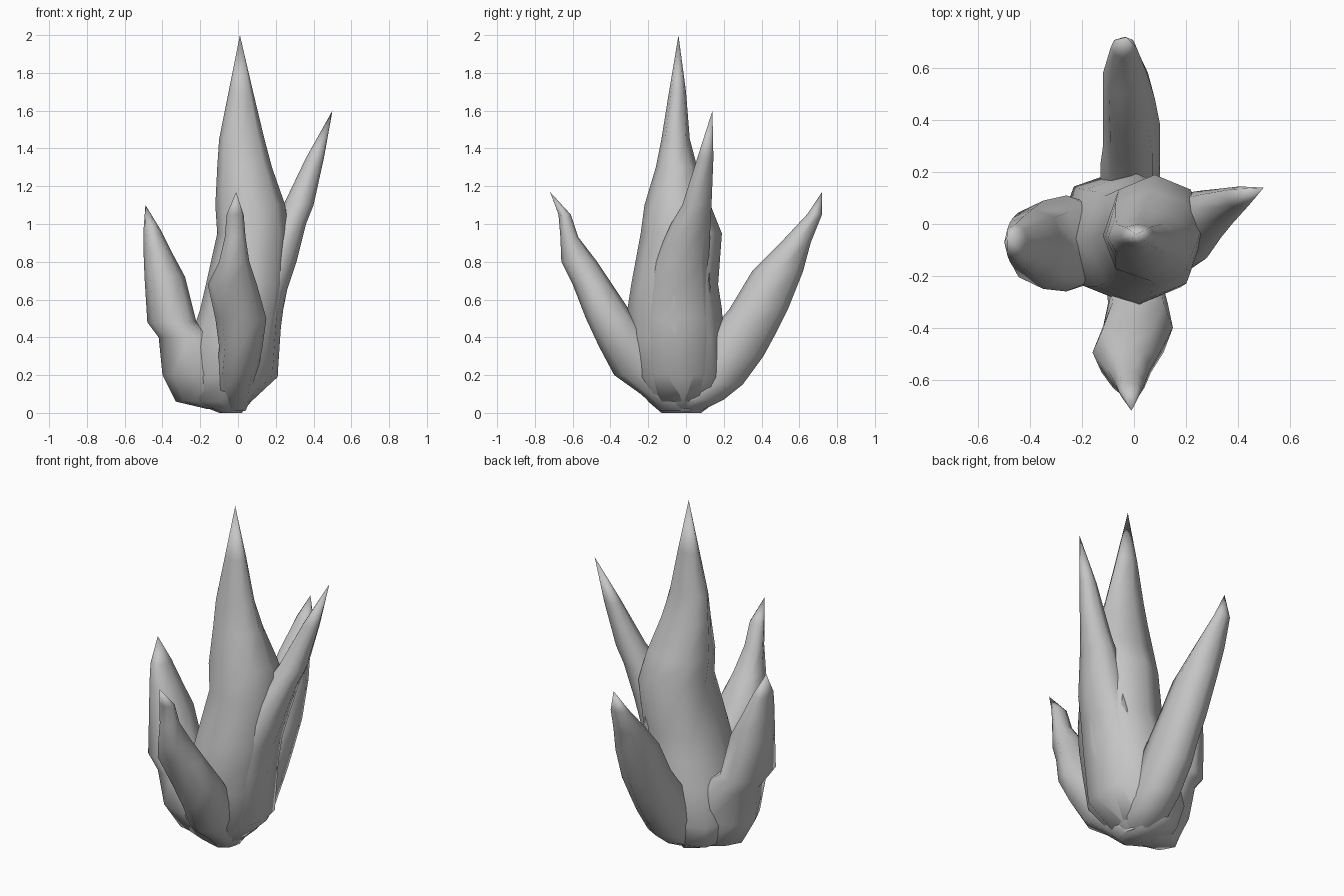
import bpy
import bmesh
from math import cos, sin, pi, copysign

cube = bpy.data.objects.get("Cube")
if cube:
    bpy.data.objects.remove(cube, do_unlink=True)

# One plain grey stone colour
stone = bpy.data.materials.new("stone grey")
stone.use_nodes = True
colour = (0.56, 0.56, 0.56, 1)
stone.diffuse_color = colour
stone.node_tree.nodes["Principled BSDF"].inputs["Base Color"].default_value = colour


def ring_point(ring, angle):
    """Point on a slightly squared oval that fills the ring's bounds."""
    z, left, right, front, back = ring
    c, s = cos(angle), sin(angle)
    c = copysign(abs(c) ** 0.9, c)
    s = copysign(abs(s) ** 0.9, s)
    x = (left + right) / 2 + c * (right - left) / 2
    y = (front + back) / 2 + s * (back - front) / 2
    return x, y, z


def spike(name, rings, tip, sides=8):
    """Loft level rings (z, min x, max x, min y, max y) up to a pointed tip."""
    bm = bmesh.new()
    loops = []
    for ring in rings:
        loops.append([bm.verts.new(ring_point(ring, 2 * pi * i / sides))
                      for i in range(sides)])
    bm.faces.new(reversed(loops[0]))
    for low, high in zip(loops, loops[1:]):
        for i in range(sides):
            j = (i + 1) % sides
            bm.faces.new((low[i], low[j], high[j], high[i]))
    point = bm.verts.new(tip)
    top = loops[-1]
    for i in range(sides):
        bm.faces.new((top[i], top[(i + 1) % sides], point))
    bmesh.ops.recalc_face_normals(bm, faces=bm.faces[:])

    mesh = bpy.data.meshes.new(name)
    bm.to_mesh(mesh)
    bm.free()
    mesh.materials.append(stone)
    obj = bpy.data.objects.new(name, mesh)
    bpy.context.collection.objects.link(obj)
    bpy.ops.object.select_all(action='DESELECT')
    obj.select_set(True)
    bpy.context.view_layer.objects.active = obj
    bpy.ops.object.shade_smooth_by_angle(angle=pi / 3)


# Rounded base rising into the tall middle spike
spike("main_spike", [
    (0, -.1, .02, -.13, .08),
    (.06, -.25, .07, -.2, .16),
    (.19, -.3, .21, -.28, .21),
    (.4, -.25, .22, -.31, .2),
    (.55, -.2, .24, -.31, .19),
    (.68, -.17, .26, -.29, .17),
    (.95, -.11, .27, -.24, .19),
    (1.1, -.12, .25, -.22, .13),
    (1.3, -.11, .18, -.16, .06),
    (1.45, -.1, .14, -.13, .02),
    (1.7, -.05, .08, -.09, 0),
], (.01, -.04, 2))

# Spike leaning backwards, growing out of the base
spike("back_spike", [
    (.01, -.08, .02, -.1, .08),
    (.07, -.13, .08, -.08, .2),
    (.15, -.13, .1, -.03, .3),
    (.3, -.13, .1, .04, .41),
    (.42, -.12, .1, .12, .475),
    (.55, -.12, .1, .23, .54),
    (.75, -.12, .08, .35, .62),
    (.9, -.12, .05, .5, .66),
    (1.05, -.09, .01, .64, .72),
], (-.03, .72, 1.17))

# Spike leaning forwards, widest halfway up
spike("front_spike", [
    (.01, -.1, .04, -.14, .05),
    (.1, -.12, .08, -.24, .03),
    (.2, -.11, .1, -.38, -.02),
    (.35, -.1, .13, -.46, -.15),
    (.5, -.12, .15, -.53, -.27),
    (.68, -.16, .1, -.6, -.39),
    (.8, -.1, .06, -.66, -.47),
    (.93, -.07, .04, -.665, -.57),
    (1.05, -.06, .03, -.675, -.61),
], (-.01, -.72, 1.17))

# Short broad spike on the right
spike("right_spike", [
    (.02, -.16, .03, -.12, .06),
    (.06, -.33, 0, -.16, .06),
    (.2, -.4, 0, -.24, .09),
    (.4, -.42, -.1, -.26, .11),
    (.48, -.48, -.22, -.25, .09),
    (.72, -.495, -.28, -.2, .06),
    (.85, -.5, -.35, -.17, .03),
    (.97, -.5, -.41, -.14, 0),
], (-.49, -.05, 1.1))

# Long slim spike on the left
spike("left_spike", [
    (.06, -.06, .07, -.16, .1),
    (.2, 0, .21, -.21, .13),
    (.5, .03, .23, -.23, .14),
    (.65, .05, .26, -.21, .13),
    (.8, .09, .31, -.17, .12),
    (1, .18, .36, -.08, .13),
    (1.1, .24, .4, -.02, .135),
    (1.35, .36, .455, .06, .145),
], (.5, .14, 1.6))
